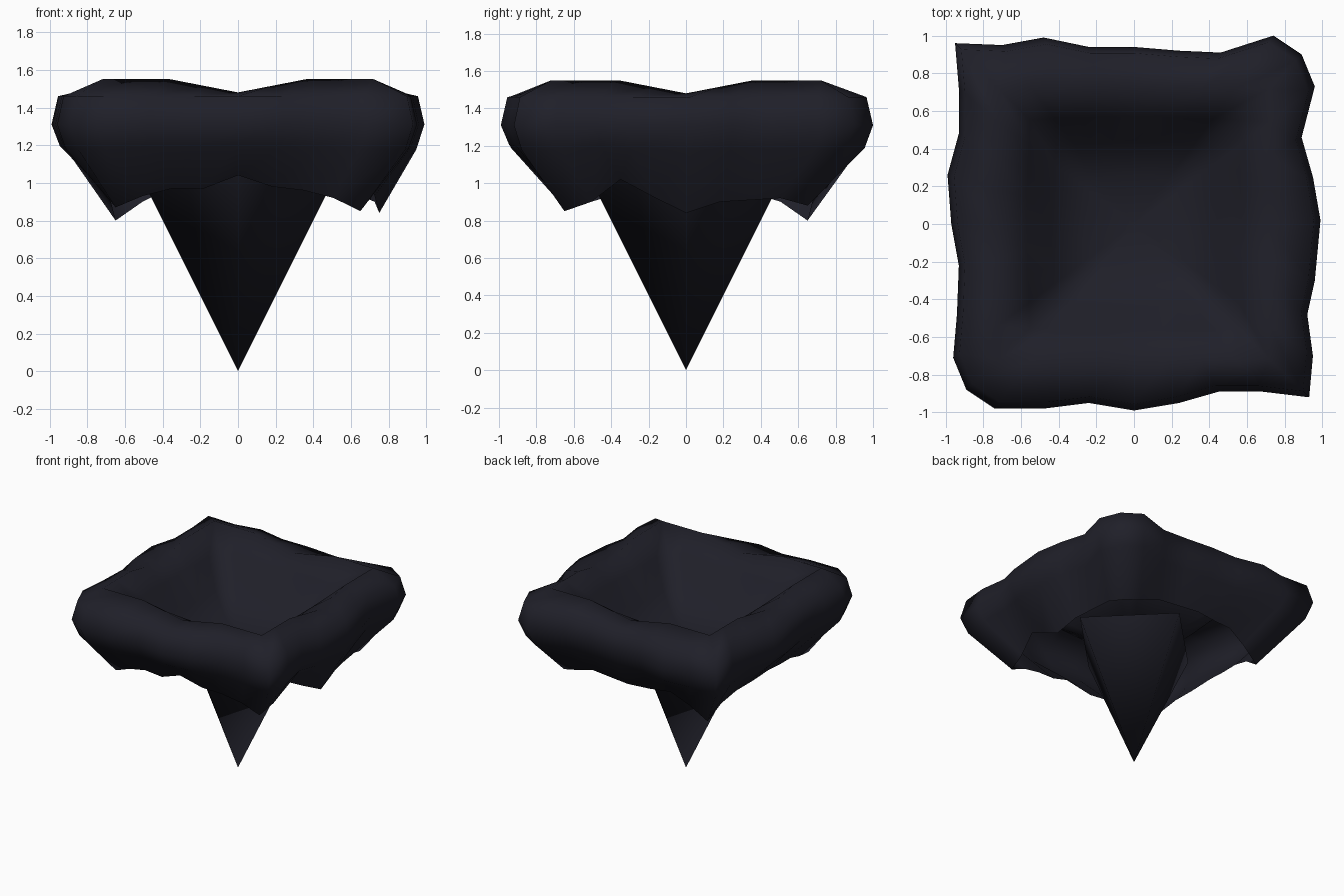
import bpy, bmesh, math

if "Cube" in bpy.data.objects:
    bpy.data.objects.remove(bpy.data.objects["Cube"])

# one flat colour
mat = bpy.data.materials.new("dark slate")
mat.diffuse_color = (0.014, 0.014, 0.022, 1)
mat.use_nodes = True
mat.node_tree.nodes["Principled BSDF"].inputs["Base Color"].default_value = mat.diffuse_color

# uneven outer outline seen from above, 8 points per side, from front left corner
OUTLINE = [(-.89, -.88), (-.74, -.98), (-.48, -.98), (-.24, -.95), (0, -.99), (.24, -.95), (.45, -.89), (.68, -.89),
           (.93, -.92), (.95, -.70), (.92, -.48), (.96, -.30), (.99, .02), (.95, .25), (.89, .46), (.96, .73),
           (.89, .90), (.74, 1.0), (.46, .91), (.24, .92), (0, .94), (-.24, .94), (-.48, .99), (-.70, .95),
           (-.95, .96), (-.93, .72), (-.93, .48), (-.99, .26), (-.97, 0), (-.93, -.22), (-.94, -.48), (-.96, -.71)]
# height of the ragged lower hem at the same points
HEM = [.87, .93, .97, .97, 1.04, .98, .96, .92, .85, .90, 1.02, .93, .84, .90, .91, .92,
       .88, .92, .97, .97, .97, .97, .98, .90, .80, .90, .95, .97, 1.0, .97, .95, .90]
N = 32


def square(i):
    """Point on the unit square, starting at the front left corner."""
    side, k = divmod(i, 8)
    t = -1 + k / 4
    return [(t, -1), (1, t), (-t, 1), (-1, -t)][side]


def hem(i):
    u, v = square(i)
    s = .75 - .10 * abs(u * v)
    return u * s, v * s, HEM[i]


def side(i):
    x, y = OUTLINE[i]
    return x * .955, y * .955, 1.19 + (HEM[i] - .94) * .15


def belly(i):
    x, y = OUTLINE[i]
    return x, y, 1.31


def shoulder(i):
    x, y = OUTLINE[i]
    return x * .965, y * .965, 1.46


def lip(i):
    u, v = square(i)
    m = min(abs(u), abs(v))                  # 0 mid side, 1 at a corner
    return u * .72, v * .72, 1.48 + .07 * min(1, m * 2)


def bowl(half, z, rnd):
    def fn(i):
        u, v = square(i)
        s = half * (1 - rnd + rnd / math.hypot(u, v))
        return u * s, v * s, z
    return fn


def finish(bm, name):
    for f in bm.faces:
        f.smooth = True
    mesh = bpy.data.meshes.new(name)
    bm.to_mesh(mesh)
    bm.free()
    mesh.materials.append(mat)
    bpy.context.collection.objects.link(bpy.data.objects.new(name, mesh))


# thin cap: skirt open underneath, rounded rim, sunken top
bm = bmesh.new()
rings = [[bm.verts.new(f(i)) for i in range(N)]
         for f in (hem, side, belly, shoulder, lip,
                   bowl(.57, 1.41, .1), bowl(.44, 1.2, .2), bowl(.26, 1.09, .4))]
floor = bm.verts.new((0, 0, 1.06))
for i in range(N):
    j = (i + 1) % N
    for a, b in zip(rings, rings[1:]):
        bm.faces.new((a[i], a[j], b[j], b[i]))
    bm.faces.new((rings[-1][i], rings[-1][j], floor))
finish(bm, "cap")

# four-sided spike hanging under the cap
bm = bmesh.new()
tip = bm.verts.new((0, 0, 0))
top = [bm.verts.new((.53 * math.cos(k * math.pi / 2), .53 * math.sin(k * math.pi / 2), 1.06)) for k in range(4)]
for k in range(4):
    bm.faces.new((tip, top[(k + 1) % 4], top[k]))
finish(bm, "spike")
